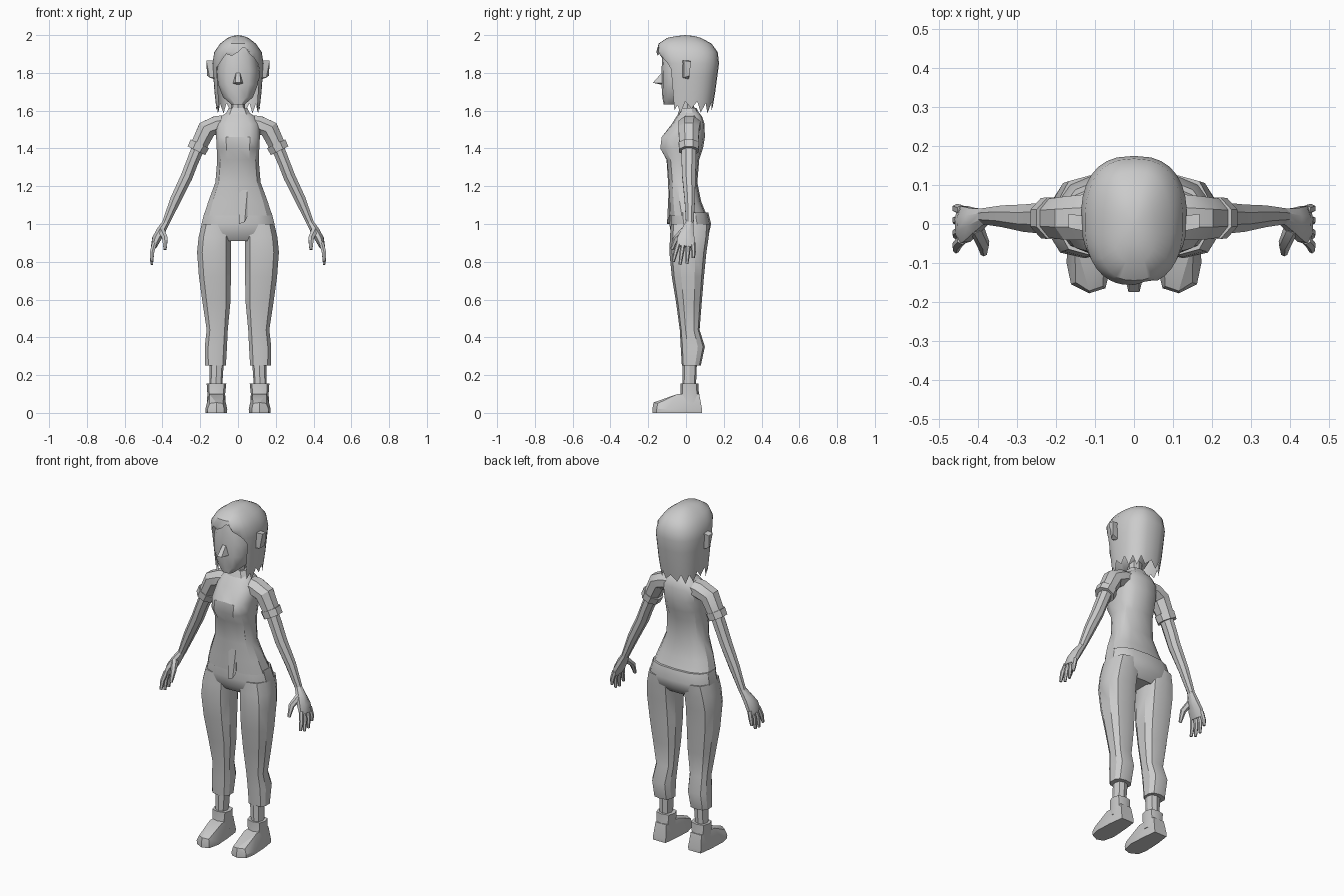
import bpy, bmesh, math
from mathutils import Vector

grey = bpy.data.materials.new("plain grey")
grey.diffuse_color = (0.6, 0.6, 0.6, 1)


def finish(name, bm, mirror=False, angle=32):
    bmesh.ops.recalc_face_normals(bm, faces=bm.faces)
    me = bpy.data.meshes.new(name)
    bm.to_mesh(me)
    bm.free()
    me.materials.append(grey)
    ob = bpy.data.objects.new(name, me)
    bpy.context.collection.objects.link(ob)
    if mirror:
        ob.modifiers.new("mirror", 'MIRROR')
    bpy.ops.object.select_all(action='DESELECT')
    ob.select_set(True)
    bpy.context.view_layer.objects.active = ob
    bpy.ops.object.shade_smooth_by_angle(angle=math.radians(angle))
    return ob


def skin(bm, rings, caps=True):
    """Join equal rings of points with quads."""
    vs = [[bm.verts.new(p) for p in r] for r in rings]
    n = len(vs[0])
    for a, b in zip(vs, vs[1:]):
        for i in range(n):
            j = (i + 1) % n
            bm.faces.new((a[i], a[j], b[j], b[i]))
    if caps:
        bm.faces.new(vs[0])
        bm.faces.new(vs[-1])


def power(v, e):
    return math.copysign(abs(v) ** e, v)


def oval(z, x0, x1, yf, yb, n=12, e=0.8, cleft=0):
    """Level ring between x0..x1 and yf..yb; angle 0 is the front."""
    cx, cy, w, d = (x0 + x1) / 2, (yf + yb) / 2, (x1 - x0) / 2, (yb - yf) / 2
    ring = []
    for i in range(n):
        a = 2 * math.pi * i / n
        y = cy - d * power(math.cos(a), e)
        ring.append((cx + w * power(math.sin(a), e), y + (cleft if i == 0 else 0), z))
    return ring


def tube(bm, path, n=8):
    """Tube along (x, y, z, in-plane radius, y radius) points."""
    pts = [Vector(p[:3]) for p in path]
    rings = []
    for i, p in enumerate(path):
        t = pts[min(i + 1, len(pts) - 1)] - pts[max(i - 1, 0)]
        t.normalize()
        u = Vector((-t.z, 0, t.x)).normalized()
        v = t.cross(u)
        rings.append([pts[i] + u * p[3] * math.cos(2 * math.pi * (k + .5) / n)
                      + v * p[4] * math.sin(2 * math.pi * (k + .5) / n) for k in range(n)])
    skin(bm, rings)


def hull(name, points, mirror=False):
    bm = bmesh.new()
    for p in points:
        bm.verts.new(p)
    bmesh.ops.convex_hull(bm, input=bm.verts)
    return finish(name, bm, mirror, 20)


def loft(name, table, mirror=False, **kw):
    bm = bmesh.new()
    skin(bm, [oval(*row, **kw) for row in table])
    return finish(name, bm, mirror)


def tubes(name, paths, n=8):
    bm = bmesh.new()
    for p in paths:
        tube(bm, p, n)
    return finish(name, bm, True)


# shirt body, with a slight hollow between the breasts
shirt = [(1.60, .045, -.02, .06, 0), (1.57, .09, -.05, .085, 0), (1.53, .118, -.075, .098, 0),
         (1.46, .118, -.138, .10, .015), (1.40, .115, -.145, .09, .02), (1.34, .112, -.108, .07, .005),
         (1.22, .122, -.095, .06, 0), (1.12, .16, -.092, .08, 0), (1.045, .184, -.09, .11, 0)]
bm = bmesh.new()
skin(bm, [oval(z, -w, w, f, b, 14, .75, c) for z, w, f, b, c in shirt])
finish("shirt", bm)
hull("shirt_flap", [(.004, -.092, 1.18), (.05, -.092, 1.18), (.004, -.1, 1.0), (.035, -.1, 1.01),
                    (.05, -.09, 1.04), (.004, -.085, 1.0), (.05, -.08, 1.1)])

# trousers
loft("trouser_hips", [(1.06, -.182, .182, -.085, .118), (1.0, -.197, .197, -.088, .133),
                      (.95, -.2, .2, -.08, .122), (.91, -.17, .17, -.05, .085)], n=14, e=.75)
loft("trouser_leg", [(1.0, .03, .195, -.08, .125), (.93, .033, .212, -.085, .12),
                     (.85, .034, .22, -.088, .108), (.72, .034, .21, -.075, .095),
                     (.58, .038, .19, -.052, .083), (.44, .052, .168, -.033, .072),
                     (.35, .056, .178, -.028, .1), (.25, .062, .176, -.022, .078)],
     True, n=10, e=.75)

# ankles and shoes
loft("ankle", [(.27, .075, .15, -.018, .058), (.12, .085, .15, -.018, .052)], True, n=8)
loft("shoe_cuff", [(.155, .062, .166, -.028, .066), (.1, .068, .162, -.03, .068),
                   (.05, .065, .165, -.04, .075)], True, n=8, e=.7)
hull("shoe", [(x, y, z) for z, s in ((0, 1), (.02, 1.04)) for x, y in
              [(.115 + dx * s, y) for dx, y in
               ((-.04, .085), (.04, .085), (-.05, .0), (.052, .0), (-.056, -.1),
                (.056, -.1), (-.04, -.165), (.0, -.178), (.045, -.155))]]
     + [(.08, -.16, .05), (.115, -.172, .055), (.15, -.15, .05), (.075, -.045, .1),
        (.152, -.045, .1), (.08, .07, .1), (.15, .07, .1)], True)

# arms, sleeves and hands
tubes("sleeve", [[(.05, .022, 1.535, .045, .055), (.11, .018, 1.525, .052, .064),
                  (.165, .015, 1.502, .054, .06), (.215, .015, 1.4, .046, .052)]])
tubes("sleeve_band", [[(.202, .015, 1.425, .058, .058), (.22, .015, 1.388, .056, .056)]])
tubes("arm", [[(.2, .015, 1.43, .037, .042), (.245, .015, 1.32, .034, .041),
               (.272, .015, 1.25, .034, .038), (.33, .02, 1.13, .031, .03),
               (.383, .02, 1.005, .021, .022)]])
tubes("palm", [[(.38, .02, 1.01, .02, .021), (.41, .008, .96, .026, .036),
                (.432, .0, .92, .025, .05), (.446, -.005, .88, .016, .05)]])
fingers = [[(.442, y, .9, .014, .013), (.455, y * 1.25 - .005, .85, .013, .012),
            (.457, y * 1.4 - .012, tip, .008, .008)]
           for y, tip in ((-.04, .80), (-.014, .785), (.012, .79), (.036, .82))]
thumb = [(.405, -.01, .965, .02, .02), (.387, -.052, .925, .017, .015),
         (.386, -.075, .865, .009, .009)]
tubes("fingers", fingers + [thumb], 6)

# neck and collar
loft("neck", [(1.68, -.035, .035, -.03, .042), (1.57, -.038, .038, -.028, .045)], n=8)
loft("collar", [(1.615, -.05, .05, -.03, .055), (1.58, -.068, .068, -.045, .072)], n=10)

# head, nose and ears
loft("head", [(1.94, -.075, .075, -.115, .1), (1.89, -.1, .1, -.125, .12),
              (1.81, -.113, .113, -.13, .12), (1.74, -.108, .108, -.13, .1),
              (1.67, -.08, .08, -.125, .05), (1.632, -.035, .035, -.118, -.03)], n=14, e=.75)
hull("nose", [(-.01, -.12, 1.81), (.01, -.12, 1.81), (-.028, -.12, 1.745), (.028, -.12, 1.745),
              (-.014, -.175, 1.748), (.014, -.175, 1.748), (0, -.12, 1.735)])
hull("ear", [(.12, -.02, 1.865), (.12, .02, 1.865), (.12, -.02, 1.775), (.12, .015, 1.765),
             (.168, -.01, 1.865), (.168, .026, 1.86), (.163, .018, 1.785), (.15, -.01, 1.775)], True)

# hair: (z, half width, front, back) outline, hung from the crown
outline = [(1.58, .112, -.11, .135), (1.7, .125, -.12, .155), (1.85, .136, -.138, .175),
           (1.91, .126, -.157, .168), (1.955, .095, -.145, .135), (1.985, .055, -.1, .08),
           (1.995, .03, -.05, .045)]


def hair_point(angle, z):
    for lo, hi in zip(outline, outline[1:]):
        if z <= hi[0] or hi is outline[-1]:
            break
    t = (z - lo[0]) / (hi[0] - lo[0])
    w, f, b = (lo[k] + (hi[k] - lo[k]) * t for k in (1, 2, 3))
    a = math.radians(angle)
    return (w * power(math.sin(a), .8),
            (f + b) / 2 - (b - f) / 2 * power(math.cos(a), .85), z)


# fringe and ragged lower edge as (angle from the front, lowest z)
edge = [(0, 1.91), (10, 1.935), (17, 1.93), (24, 1.90), (35, 1.88), (46, 1.85), (54, 1.82)]
tips = [(57, 1.60), (66, 1.63), (74, 1.585), (84, 1.65), (95, 1.61), (106, 1.65),
        (118, 1.59), (130, 1.64), (142, 1.585), (154, 1.64), (166, 1.595)]
left = [(-10, 1.89), (-17, 1.895), (-24, 1.90), (-35, 1.87), (-46, 1.84), (-54, 1.83)]
edge += tips + [(180, 1.63)] + [(360 - a, z) for a, z in reversed(tips)]
edge += [(360 + a, z) for a, z in reversed(left)]
levels = [1.70, 1.78, 1.85, 1.91, 1.955, 1.985, 1.995]
bm = bmesh.new()
skin(bm, [[hair_point(a, max(z, low + .002 * i)) for a, low in edge]
          for i, z in enumerate([1.5] + levels)], caps=False)
crown = bm.verts.new((0, -.005, 2.0))
bm.verts.ensure_lookup_table()
n = len(edge)
top = [bm.verts[n * len(levels) + i] for i in range(n)]
for i in range(n):
    bm.faces.new((top[i], top[(i + 1) % n], crown))
finish("hair", bm, angle=35)
